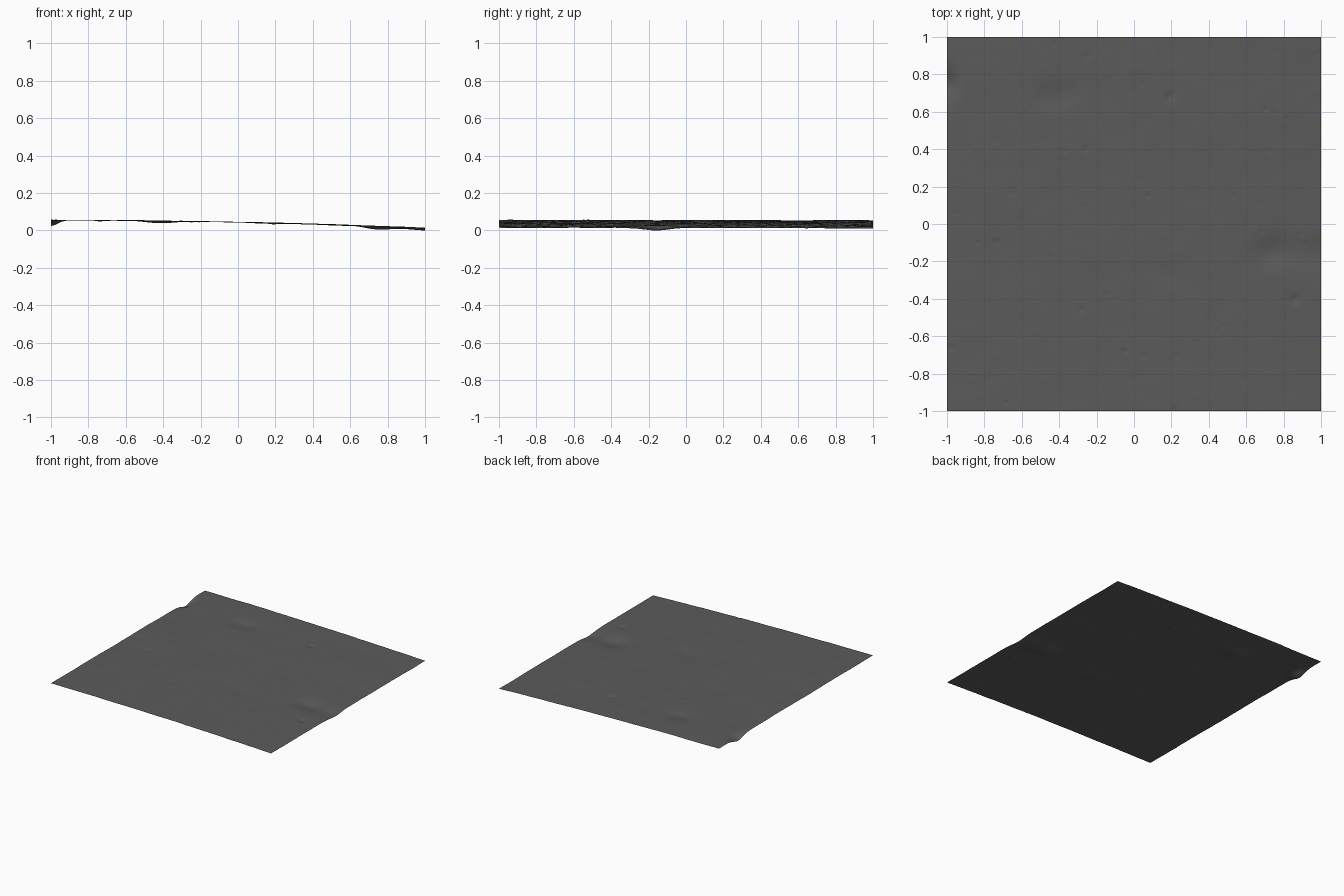
import bpy, bmesh, math, random
from mathutils import Vector, noise

cube = bpy.data.objects.get("Cube")
if cube:
    bpy.data.objects.remove(cube, do_unlink=True)

random.seed(7)
CELLS = 220

# Grey dust material
dust = bpy.data.materials.new("grey_dust")
dust.use_nodes = True
grey = (0.105, 0.105, 0.105, 1)
dust.diffuse_color = grey
shader = dust.node_tree.nodes["Principled BSDF"]
shader.inputs["Base Color"].default_value = grey
shader.inputs["Roughness"].default_value = 1.0

# Broad hollows: x, y, radius in x, radius in y, depth
HOLLOWS = [
    (-1.0, 0.75, 0.05, 0.08, 0.030),
    (1.0, -0.16, 0.15, 0.09, 0.013),
    (-0.42, 0.68, 0.10, 0.08, 0.012),
    (0.75, -0.15, 0.10, 0.08, 0.017),
    (0.15, -0.26, 0.10, 0.08, 0.005),
]

# Craters: x, y, radius, depth
craters = [
    (0.86, -0.40, 0.040, 0.007), (0.19, 0.68, 0.035, 0.006),
    (-0.26, 0.40, 0.025, 0.004), (-0.74, -0.10, 0.030, 0.004),
    (0.07, 0.15, 0.022, 0.004), (-0.28, -0.46, 0.025, 0.004),
    (-0.05, -0.68, 0.020, 0.004), (-0.25, 0.90, 0.030, 0.004),
    (-0.98, -0.66, 0.025, 0.004), (0.22, -0.99, 0.025, 0.004),
]
for i in range(70):
    r = random.uniform(0.010, 0.020)
    craters.append((random.uniform(-1, 1), random.uniform(-1, 1), r, r * 0.14))


def gentle_slope(x, y):
    """Ground falling away toward +x, a little higher at the front."""
    return 0.0515 - 0.021 * x - 0.010 * x * x - 0.0015 * y


def height(x, y):
    z = gentle_slope(x, y)
    for cx, cy, rx, ry, depth in HOLLOWS:
        z -= depth * math.exp(-((x - cx) / rx) ** 2 - ((y - cy) / ry) ** 2)
    # Rolling ground plus fine grain
    z += 0.0030 * noise.noise(Vector((x * 3, y * 3, 1)))
    z += 0.0016 * noise.noise(Vector((x * 9, y * 9, 5)))
    z += 0.0005 * noise.noise(Vector((x * 32, y * 32, 9)))
    return z


# Terrain sheet
bm = bmesh.new()
bmesh.ops.create_grid(bm, x_segments=CELLS, y_segments=CELLS, size=1.0)
for v in bm.verts:
    v.co.z = height(v.co.x, v.co.y)

# Press each crater bowl and its raised rim into the sheet
for v in bm.verts:
    for cx, cy, r, depth in craters:
        dx, dy = v.co.x - cx, v.co.y - cy
        if abs(dx) < 2 * r and abs(dy) < 2 * r:
            d = math.hypot(dx, dy) / r
            v.co.z -= depth * (1 - d * d) * math.exp(-1.5 * d * d)

# Rest the lowest point just on the ground
lowest = min(v.co.z for v in bm.verts)
for v in bm.verts:
    v.co.z -= lowest
for f in bm.faces:
    f.smooth = True

mesh = bpy.data.meshes.new("terrain")
bm.to_mesh(mesh)
bm.free()
mesh.materials.append(dust)
terrain = bpy.data.objects.new("terrain", mesh)
bpy.context.collection.objects.link(terrain)
